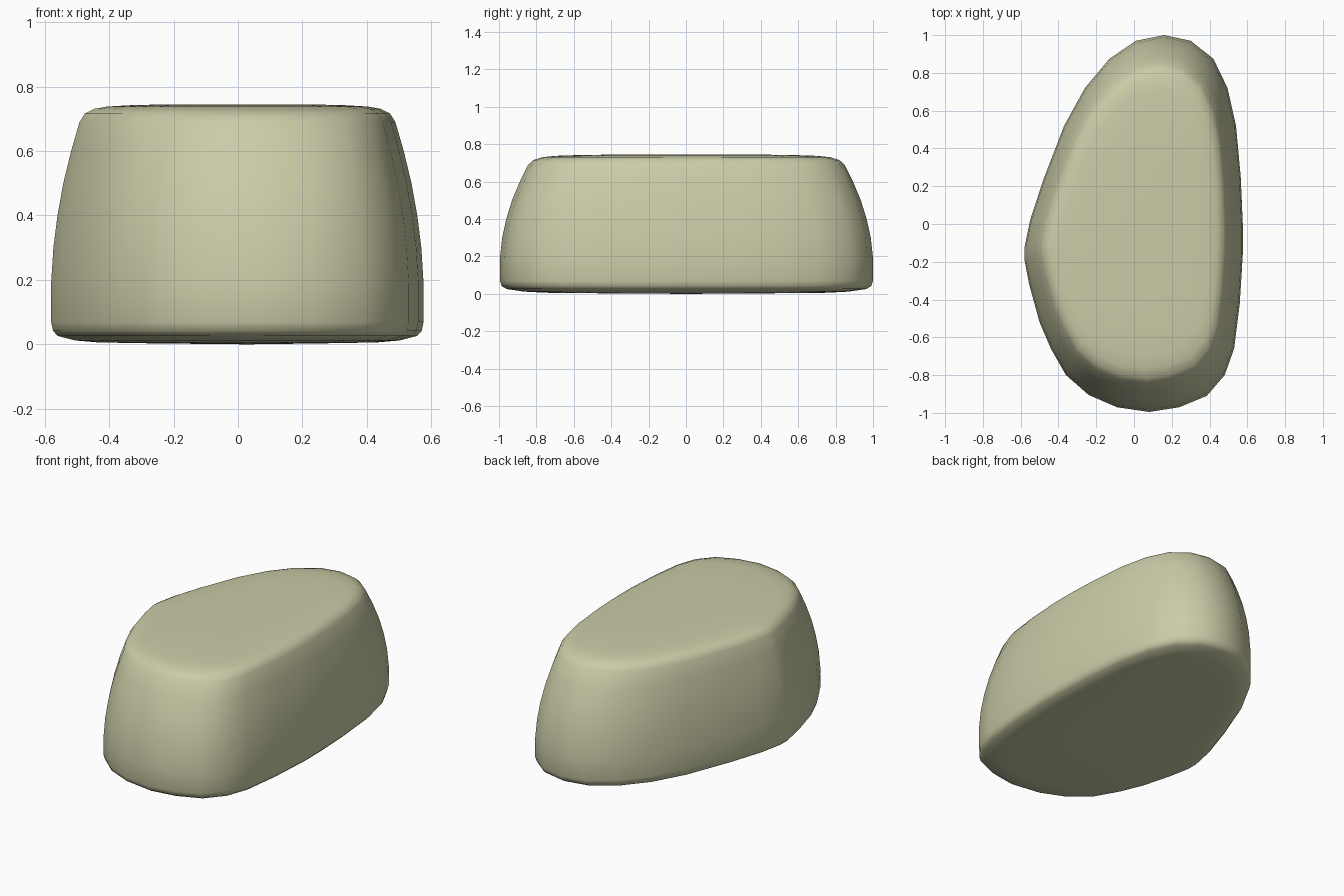
import bpy, bmesh

# Plan outline of the pebble at its widest level, counter-clockwise
outline = [
    (0.16, 1.0), (0.01, 0.97), (-0.13, 0.875), (-0.26, 0.72), (-0.37, 0.52),
    (-0.48, 0.235), (-0.55, 0.02), (-0.58, -0.125), (-0.58, -0.19),
    (-0.555, -0.32), (-0.50, -0.52), (-0.44, -0.66), (-0.36, -0.80),
    (-0.24, -0.905), (-0.09, -0.97), (0.08, -0.995), (0.24, -0.97),
    (0.385, -0.91), (0.48, -0.80), (0.53, -0.66), (0.56, -0.42),
    (0.576, -0.16), (0.576, 0.0), (0.565, 0.25), (0.54, 0.52),
    (0.495, 0.72), (0.42, 0.875), (0.30, 0.97),
]

# Vertical profile: (scale of outline, height)
profile = [
    (0.45, 0.003), (0.75, 0.006), (0.87, 0.012), (0.965, 0.026), (0.99, 0.042),
    (1.0, 0.07), (1.0, 0.19), (0.988, 0.30), (0.966, 0.40), (0.935, 0.50),
    (0.893, 0.60), (0.848, 0.69), (0.82, 0.716), (0.77, 0.731),
    (0.70, 0.738), (0.55, 0.743), (0.30, 0.745),
]

# Loft the rings into a closed stone
bm = bmesh.new()
rings = [[bm.verts.new((x * s, y * s, z)) for x, y in outline] for s, z in profile]
n = len(outline)
for a, b in zip(rings, rings[1:]):
    for i in range(n):
        j = (i + 1) % n
        bm.faces.new((a[i], a[j], b[j], b[i]))

# Close bottom and top with fans
for ring, z in ((rings[0], 0.0), (rings[-1], 0.745)):
    centre = bm.verts.new((0.03, 0, z))
    for i in range(n):
        bm.faces.new((ring[i], ring[(i + 1) % n], centre))
bmesh.ops.recalc_face_normals(bm, faces=bm.faces[:])
for f in bm.faces:
    f.smooth = True

mesh = bpy.data.meshes.new("rounded_stone")
bm.to_mesh(mesh)
bm.free()
stone = bpy.data.objects.new("rounded_stone", mesh)
bpy.context.collection.objects.link(stone)

# Pale olive colour
mat = bpy.data.materials.new("pale_olive")
mat.diffuse_color = (0.60, 0.60, 0.39, 1)
mesh.materials.append(mat)
